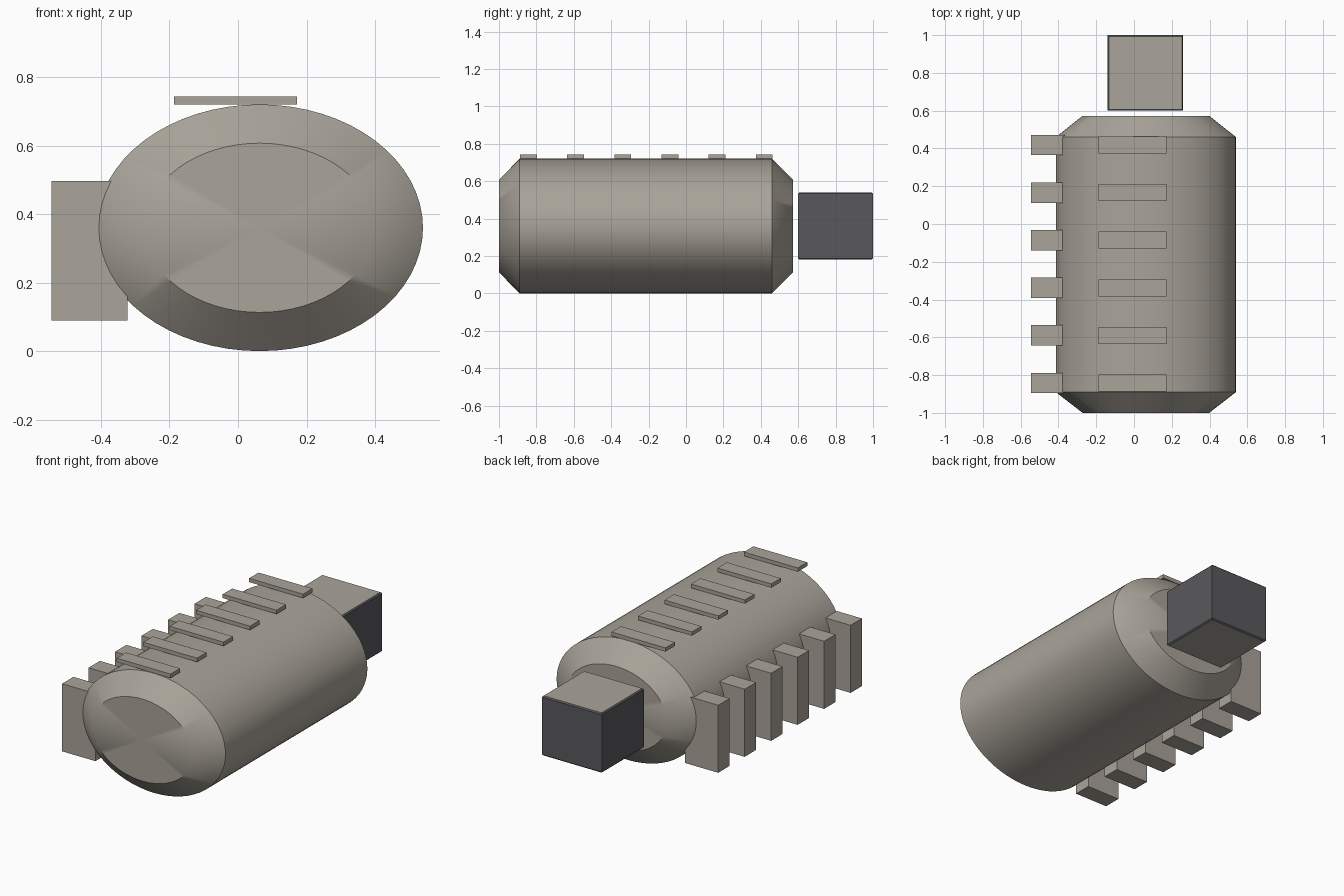
import bpy, bmesh
from math import cos, sin, pi, radians

cube = bpy.data.objects.get("Cube")
if cube:
    bpy.data.objects.remove(cube, do_unlink=True)


def make_material(name, rgb):
    mat = bpy.data.materials.new(name)
    mat.use_nodes = True
    mat.diffuse_color = (*rgb, 1)
    mat.node_tree.nodes["Principled BSDF"].inputs["Base Color"].default_value = (*rgb, 1)
    return mat


stone = make_material("warm grey", (0.40, 0.37, 0.32))
charcoal = make_material("charcoal", (0.10, 0.10, 0.11))


def add_object(name, bm, *mats):
    bmesh.ops.recalc_face_normals(bm, faces=bm.faces)
    mesh = bpy.data.meshes.new(name)
    bm.to_mesh(mesh)
    bm.free()
    for mat in mats:
        mesh.materials.append(mat)
    obj = bpy.data.objects.new(name, mesh)
    bpy.context.collection.objects.link(obj)
    return obj


def box_mesh(lo, hi):
    bm = bmesh.new()
    bmesh.ops.create_cube(bm, size=1)
    for v in bm.verts:
        v.co = [(a + b) / 2 + c * (b - a) for a, b, c in zip(lo, hi, v.co)]
    return bm


# Elliptical barrel with chamfered ends and fanned caps
SEGMENTS = 64
CENTRE_X, CENTRE_Z = 0.063, 0.36
profile = [(-1.0, 0.335, 0.247), (-0.89, 0.477, 0.36),
           (0.46, 0.477, 0.36), (0.573, 0.335, 0.247)]
bm = bmesh.new()
rings = []
for y, rx, rz in profile:
    angles = [2 * pi * i / SEGMENTS for i in range(SEGMENTS)]
    rings.append([bm.verts.new((CENTRE_X + rx * cos(a), y, CENTRE_Z + rz * sin(a)))
                  for a in angles])
for a, b in zip(rings, rings[1:]):
    for i in range(SEGMENTS):
        j = (i + 1) % SEGMENTS
        bm.faces.new((a[i], a[j], b[j], b[i]))
for ring in (rings[0], rings[-1]):
    hub = bm.verts.new((CENTRE_X, ring[0].co.y, CENTRE_Z))
    for i in range(SEGMENTS):
        bm.faces.new((hub, ring[i], ring[(i + 1) % SEGMENTS]))
barrel = add_object("barrel", bm, stone)
bpy.ops.object.select_all(action="DESELECT")
barrel.select_set(True)
bpy.context.view_layer.objects.active = barrel
bpy.ops.object.shade_smooth_by_angle(angle=radians(40))

# Side ribs and top slats, evenly spaced along the barrel
PITCH = 0.252
for i in range(6):
    y = -0.842 + i * PITCH
    add_object(f"side_rib_{i + 1}",
               box_mesh((-0.545, y - 0.054, 0.09), (-0.323, y + 0.054, 0.497)), stone)
    add_object(f"top_slat_{i + 1}",
               box_mesh((-0.187, y - 0.045, 0.72), (0.172, y + 0.045, 0.743)), stone)

# Rear block: light top and bottom, dark sides with softened rims
bm = box_mesh((-0.14, 0.6, 0.18), (0.26, 1.0, 0.54))
rims = [e for e in bm.edges if abs(e.verts[0].co.z - e.verts[1].co.z) < 0.01]
bmesh.ops.bevel(bm, geom=rims, offset=0.007, segments=1, affect="EDGES")
bm.normal_update()
for f in bm.faces:
    f.material_index = 0 if abs(f.normal.z) > 0.9 else 1
add_object("rear_block", bm, stone, charcoal)
